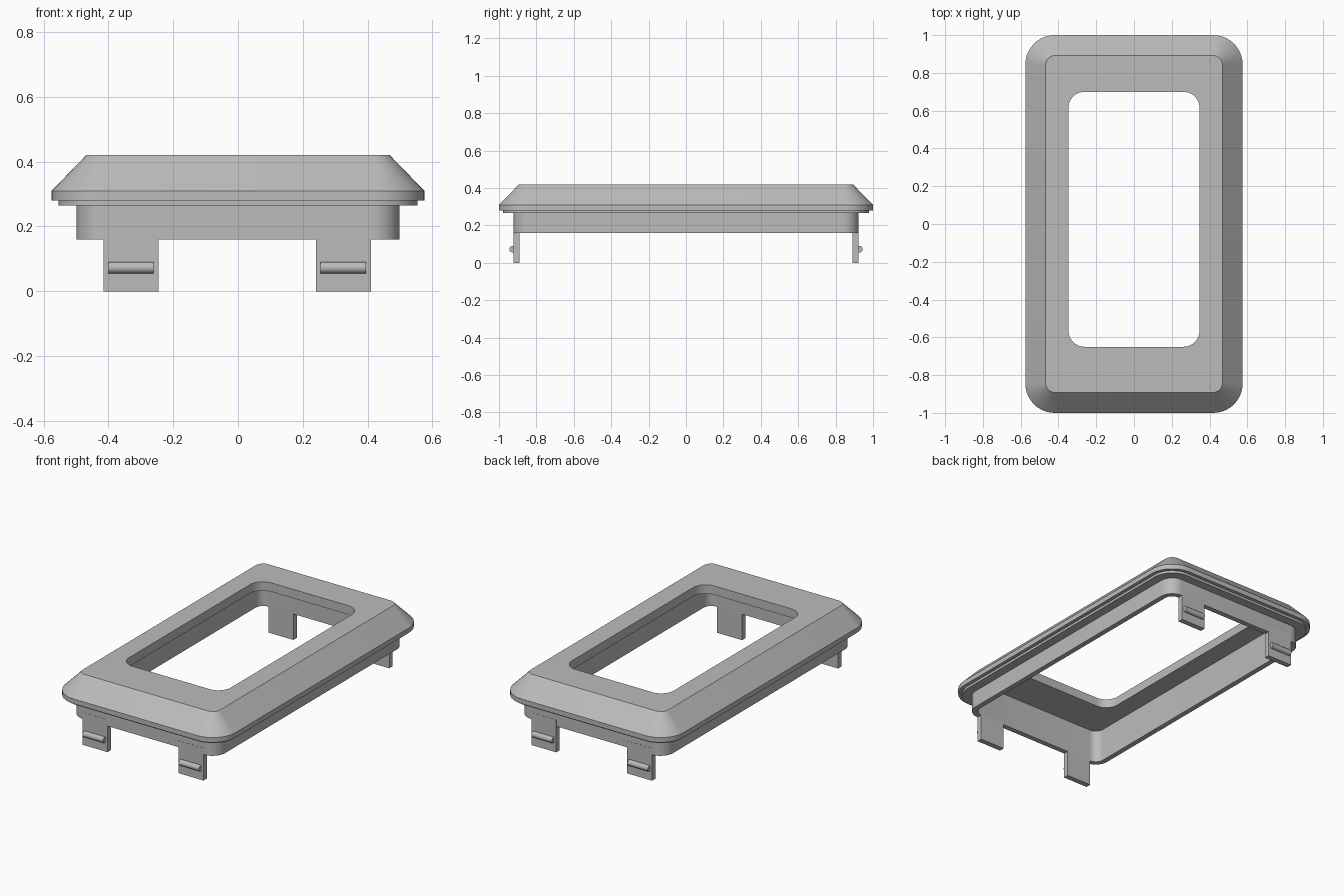
import bpy, bmesh, math
from mathutils import Matrix

cube = bpy.data.objects.get("Cube")
if cube:
    bpy.data.objects.remove(cube, do_unlink=True)

grey = bpy.data.materials.new("grey plastic")
grey.use_nodes = True
colour = (0.5, 0.5, 0.5, 1)
grey.diffuse_color = colour
grey.node_tree.nodes["Principled BSDF"].inputs["Base Color"].default_value = colour


def finish(name, bm):
    """Turn a bmesh into a named, smooth-by-angle object."""
    bmesh.ops.recalc_face_normals(bm, faces=bm.faces)
    mesh = bpy.data.meshes.new(name)
    bm.to_mesh(mesh)
    bm.free()
    mesh.materials.append(grey)
    obj = bpy.data.objects.new(name, mesh)
    bpy.context.collection.objects.link(obj)
    bpy.ops.object.select_all(action='DESELECT')
    obj.select_set(True)
    bpy.context.view_layer.objects.active = obj
    bpy.ops.object.shade_smooth_by_angle(angle=math.radians(30))
    return obj


def rounded_ring(bm, hx, hy, r, z, cy=0.0, steps=10):
    """Vertices of a rounded rectangle at height z."""
    ring = []
    for q, (sx, sy) in enumerate([(1, 1), (-1, 1), (-1, -1), (1, -1)]):
        for i in range(steps + 1):
            a = (q + i / steps) * math.pi / 2
            ring.append(bm.verts.new((sx * (hx - r) + r * math.cos(a),
                                      cy + sy * (hy - r) + r * math.sin(a), z)))
    return ring


# Bezel frame: a closed cross-section lofted through rounded rectangles
profile = [
    (0.347, 0.675, 0.085, 0.42, 0.025),   # opening, top edge
    (0.468, 0.892, 0.05, 0.42),           # flat top
    (0.575, 1.0, 0.155, 0.31),            # sloped bevel
    (0.575, 1.0, 0.155, 0.28),            # rim
    (0.553, 0.978, 0.133, 0.28),          # lip under the rim
    (0.553, 0.978, 0.133, 0.265),
    (0.498, 0.922, 0.085, 0.265),         # skirt outside
    (0.498, 0.922, 0.085, 0.16),
    (0.466, 0.89, 0.053, 0.16),           # skirt inside
    (0.466, 0.89, 0.053, 0.365),          # underside of the top
    (0.347, 0.675, 0.085, 0.365, 0.025),  # opening, lower edge
]
bm = bmesh.new()
rings = [rounded_ring(bm, *p) for p in profile]
for k, ring in enumerate(rings):
    nxt = rings[(k + 1) % len(rings)]
    for i in range(len(ring)):
        j = (i + 1) % len(ring)
        bm.faces.new((ring[i], ring[j], nxt[j], nxt[i]))
finish("bezel_frame", bm)

# Snap clips with a round catch on the outer face, two at each end
for end, sy in (("front", -1), ("back", 1)):
    for side, cx in (("right", -0.33), ("left", 0.325)):
        bm = bmesh.new()
        size = Matrix.Diagonal((0.17, 0.033, 0.2, 1))
        bmesh.ops.create_cube(bm, size=1, matrix=Matrix.Translation(
            (cx, sy * 0.9065, 0.1)) @ size)
        finish(f"{end}_{side}_clip", bm)

        bm = bmesh.new()
        bmesh.ops.create_cone(bm, cap_ends=True, segments=24, radius1=0.018,
                              radius2=0.018, depth=0.14,
                              matrix=Matrix.Translation((cx, sy * 0.927, 0.073))
                              @ Matrix.Rotation(math.pi / 2, 4, 'Y'))
        finish(f"{end}_{side}_catch", bm)
